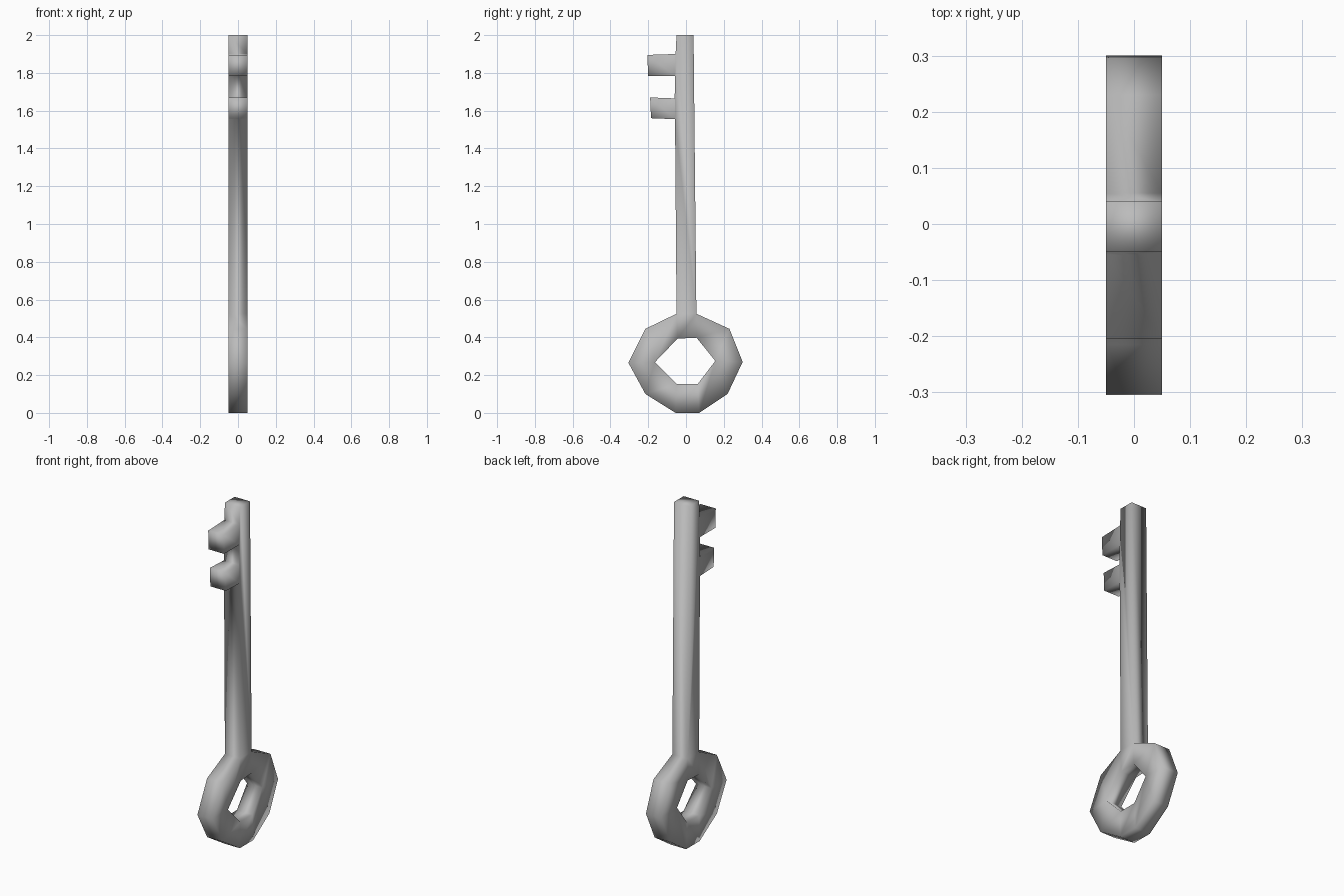
import bpy
import bmesh

HALF = 0.05  # half thickness of the key

cube = bpy.data.objects.get("Cube")
if cube:
    bpy.data.objects.remove(cube, do_unlink=True)

# Material
steel = bpy.data.materials.new("grey metal")
steel.use_nodes = True
grey = (0.5, 0.5, 0.5, 1)
steel.diffuse_color = grey
steel.node_tree.nodes["Principled BSDF"].inputs["Base Color"].default_value = grey

# Side profile as (y, z) points: ring outside, ring hole, shaft and teeth
outer = [(-0.055, 0), (0.07, 0), (0.22, 0.1), (0.3, 0.27), (0.23, 0.445),
         (0.055, 0.525), (-0.05, 0.525), (-0.215, 0.445), (-0.305, 0.265), (-0.215, 0.1)]
hole = [(-0.05, 0.153), (0.062, 0.153), (0.155, 0.275),
        (0.056, 0.398), (-0.045, 0.393), (-0.165, 0.268)]
lower_root = [(-0.058, 1.555), (-0.06, 1.665)]
lower_tip = [(-0.19, 1.67), (-0.185, 1.56)]
upper_root = [(-0.058, 1.783), (-0.055, 1.9)]
upper_tip = [(-0.205, 1.895), (-0.2, 1.783)]
shaft_top = [(0.04, 2), (-0.05, 2)]

# Ring faces: the hole corner that each outer corner joins
partner = [0, 1, 2, 2, 2, 3, 4, 5, 5, 5]
polygons = []
for i, point in enumerate(outer):
    j = (i + 1) % len(outer)
    face = [point, outer[j], hole[partner[j]]]
    if partner[i] != partner[j]:
        face.append(hole[partner[i]])
    polygons.append(face)

# Shaft and the two teeth
polygons.append([outer[6], outer[5], *shaft_top, *upper_root[::-1], *lower_root[::-1]])
polygons.append(lower_root + lower_tip)
polygons.append(upper_root + upper_tip)

# Join the flat pieces and extrude to thickness
bm = bmesh.new()
corners = {}
for polygon in polygons:
    for y, z in polygon:
        if (y, z) not in corners:
            corners[y, z] = bm.verts.new((-HALF, y, z))
    bm.faces.new([corners[p] for p in polygon])
result = bmesh.ops.extrude_face_region(bm, geom=bm.faces[:], use_keep_orig=True)
for item in result["geom"]:
    if isinstance(item, bmesh.types.BMVert):
        item.co.x = HALF
bmesh.ops.recalc_face_normals(bm, faces=bm.faces[:])
for face in bm.faces:
    face.smooth = True

mesh = bpy.data.meshes.new("key")
bm.to_mesh(mesh)
bm.free()
mesh.materials.append(steel)
key = bpy.data.objects.new("key", mesh)
bpy.context.collection.objects.link(key)
